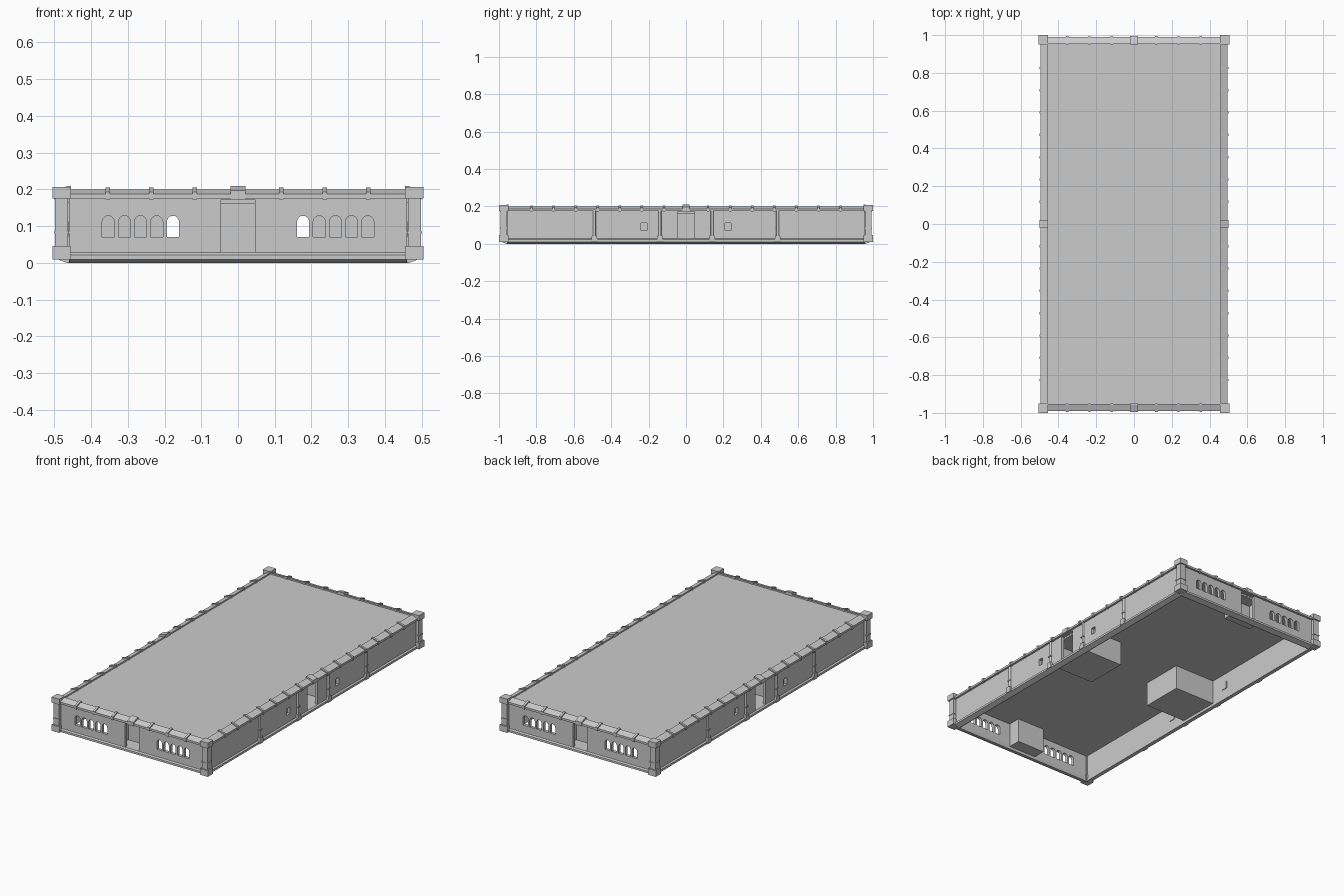
import bpy, bmesh, math
from mathutils import Matrix, Vector

if "Cube" in bpy.data.objects:
    bpy.data.objects.remove(bpy.data.objects["Cube"])

stone = bpy.data.materials.new("pale grey stone")
stone.use_nodes = True
GREY = (0.6, 0.6, 0.6, 1)
stone.diffuse_color = GREY
stone.node_tree.nodes["Principled BSDF"].inputs["Base Color"].default_value = GREY


def prism(bm, profile, start, end, place):
    """Extrude a 2D profile; place(p, q, t) gives the 3D point."""
    a = [bm.verts.new(place(p, q, start)) for p, q in profile]
    b = [bm.verts.new(place(p, q, end)) for p, q in profile]
    bm.faces.new(a)
    bm.faces.new(b[::-1])
    for i in range(len(a)):
        j = (i + 1) % len(a)
        bm.faces.new((a[j], a[i], b[i], b[j]))


def along(p, q, t):      # profile in depth and height, swept along the wall
    return (t, p, q)


def through(p, q, t):    # profile on the wall face, swept inwards
    return (p, t, q)


def box(bm, u0, u1, d0, d1, z0, z1):
    prism(bm, [(d0, z0), (d1, z0), (d1, z1), (d0, z1)], u0, u1, along)


def finish(name, bm, matrix=Matrix()):
    bmesh.ops.transform(bm, matrix=matrix, verts=bm.verts)
    bmesh.ops.recalc_face_normals(bm, faces=bm.faces)
    mesh = bpy.data.meshes.new(name)
    bm.to_mesh(mesh)
    bm.free()
    mesh.materials.append(stone)
    ob = bpy.data.objects.new(name, mesh)
    bpy.context.collection.objects.link(ob)
    return ob


def cut(ob, cutter):
    mod = ob.modifiers.new("openings", 'BOOLEAN')
    mod.operation, mod.solver, mod.object = 'DIFFERENCE', 'EXACT', cutter
    dg = bpy.context.evaluated_depsgraph_get()
    mesh = bpy.data.meshes.new_from_object(ob.evaluated_get(dg))
    ob.modifiers.clear()
    ob.data = mesh
    bpy.data.objects.remove(cutter)


def arch(u, half, z0, spring):
    top = [(u + half * math.cos(math.pi * i / 8), spring + half * math.sin(math.pi * i / 8))
           for i in range(9)]
    return [(u - half, z0), (u + half, z0)] + top


WALL_OUT, WALL_IN, DOOR = 0.012, 0.03, 0.046


def build_side(label, angle, dist, half, is_end):
    """Local frame: x along the wall, y inwards from the coping edge, z up."""
    m = Matrix.Rotation(angle, 4, 'Z') @ Matrix.Translation((0, -dist, 0))
    inner = half - 0.035

    # Wall with door and window openings
    bm = bmesh.new()
    box(bm, -inner, inner, WALL_OUT, WALL_IN, 0.015, 0.182)
    wall = finish(label + "_wall", bm, m)
    bm = bmesh.new()
    box(bm, -DOOR, DOOR, -0.05, 0.06, 0.028, 0.172)
    for s in (-1, 1):
        if is_end:
            for i in range(5):
                prism(bm, arch(s * (0.177 + 0.044 * i), 0.0165, 0.071, 0.112),
                      -0.05, 0.06, through)
        else:
            box(bm, s * 0.225 - 0.016, s * 0.225 + 0.016, -0.05, 0.06, 0.072, 0.111)
    cutter = finish(label + "_cutter", bm, m)
    cutter.hide_render = True
    cut(wall, cutter)

    # Blind panels behind the small square windows
    if not is_end:
        bm = bmesh.new()
        for s in (-1, 1):
            box(bm, s * 0.225 - 0.018, s * 0.225 + 0.018, WALL_IN, WALL_IN + 0.004, 0.07, 0.113)
        finish(label + "_window_panels", bm, m)

    # Sloped coping and matching base moulding
    bm = bmesh.new()
    prism(bm, [(0, 0.175), (0, 0.187), (0.035, 0.2), (0.038, 0.2), (0.038, 0.175)],
          -inner, inner, along)
    finish(label + "_coping", bm, m)
    bm = bmesh.new()
    prism(bm, [(0.004, 0.01), (0.004, 0.022), (WALL_OUT, 0.028), (0.03, 0.028),
               (0.038, 0.0), (0.03, 0.0)], -inner, inner, along)
    finish(label + "_base_moulding", bm, m)

    # Ribs over the coping, with a broad block in the middle
    bm = bmesh.new()
    for i in range(-7, 8):
        u = 0.118 * i
        if abs(u) > inner - 0.04:
            continue
        w, top = (0.02, 0.01) if i == 0 else (0.006, 0.006)
        prism(bm, [(-0.004, 0.173), (-0.004, 0.187 + top), (0.033, 0.2 + top),
                   (0.041, 0.2 + top), (0.041, 0.173)], u - w, u + w, along)
    finish(label + "_coping_ribs", bm, m)

    # Entrance lobby, open towards the door
    w, depth = (0.09, 0.105) if is_end else (0.125, 0.295)
    bm = bmesh.new()
    t = 0.006
    box(bm, -w, w, depth - t, depth, 0.022, 0.17)
    box(bm, -w, w, WALL_IN, depth - t, 0.022, 0.028)
    box(bm, -w, w, WALL_IN, depth - t, 0.16, 0.17)
    for s in (-1, 1):
        box(bm, s * w - s * t, s * w, WALL_IN, depth - t, 0.028, 0.16)
    finish(label + "_entrance_lobby", bm, m)

    # Slim round columns on flared bases along the long walls
    if not is_end:
        bm = bmesh.new()
        for u in (-0.49, -0.14, 0.14, 0.49):
            bmesh.ops.create_cone(bm, segments=12, cap_ends=True, radius1=0.008,
                                  radius2=0.008, depth=0.14,
                                  matrix=Matrix.Translation((u, WALL_OUT, 0.108)))
            prism(bm, [(u - 0.018, 0.01), (u + 0.018, 0.01), (u + 0.013, 0.045),
                       (u - 0.013, 0.045)], -0.001, 0.02, through)
            box(bm, u - 0.011, u + 0.011, 0.002, 0.02, 0.084, 0.089)
        columns = finish(label + "_columns", bm, m)
        for poly in columns.data.polygons:
            poly.use_smooth = len(poly.vertices) == 4 and poly.area < 0.001 and \
                max(columns.data.vertices[v].co.z for v in poly.vertices) > 0.17


for label, turn, dist, half, is_end in (
        ("front", 0, 0.99, 0.495, True), ("right_view", 1, 0.495, 0.99, False),
        ("back", 2, 0.99, 0.495, True), ("left_view", 3, 0.495, 0.99, False)):
    build_side(label.replace("right_view", "left").replace("left_view", "right")
               if label != "right_view" else "left",
               turn * math.pi / 2, dist, half, is_end)

# Flat roof deck
bm = bmesh.new()
box(bm, -0.466, 0.466, -0.961, 0.961, 0.165, 0.192)
finish("roof_deck", bm)

# Corner posts: base, shaft, band and cap
bm = bmesh.new()
for sx in (-1, 1):
    for sy in (-1, 1):
        x, y = sx * 0.48, sy * 0.975
        for r, z0, z1 in ((0.025, 0.01, 0.046), (0.018, 0.046, 0.175),
                          (0.0205, 0.08, 0.086), (0.025, 0.175, 0.207)):
            box(bm, x - r, x + r, y - r, y + r, z0, z1)
finish("corner_posts", bm)
